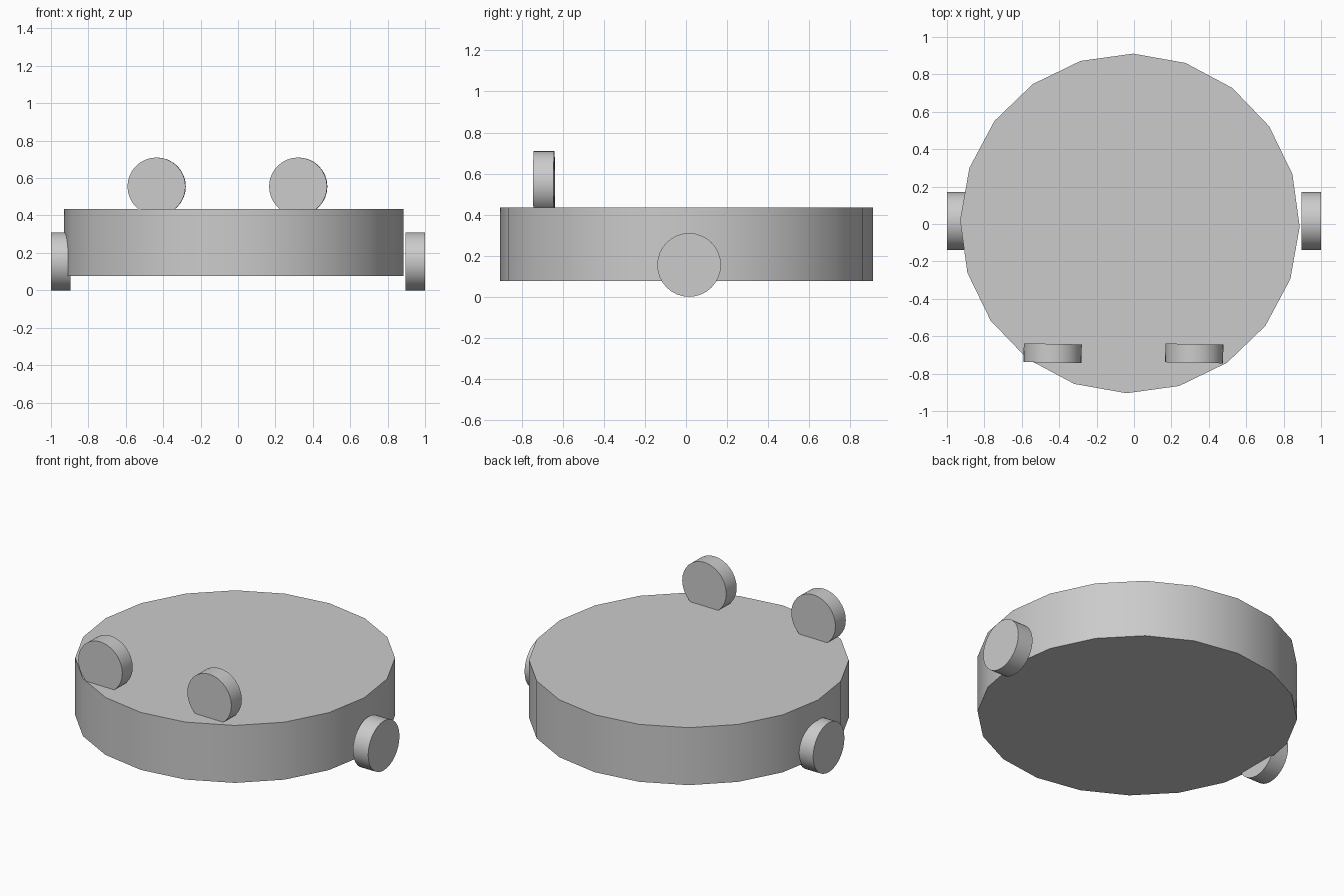
import bpy
from math import radians

if "Cube" in bpy.data.objects:
    bpy.data.objects.remove(bpy.data.objects["Cube"])


def disc(name, sides, radius, depth, location, rotation):
    bpy.ops.mesh.primitive_cylinder_add(vertices=sides, radius=radius, depth=depth,
                                        location=location, rotation=rotation)
    obj = bpy.context.object
    obj.name = name
    bpy.ops.object.shade_smooth_by_angle(angle=radians(30))
    return obj


TURN = radians(-1.1)  # slight turn of the body and upper discs

# Main round body
disc("body", 20, 0.908, 0.36, (-0.022, 0.003, 0.256), (0, 0, TURN))

# Side wheels, axle along x
for side, label in ((-1, "left"), (1, "right")):
    disc(f"{label}_wheel", 32, 0.155, 0.105, (side * 0.9475, 0.015, 0.155),
         (0, radians(90), 0))

# Upright discs standing on the front of the top, sunk into the body
for x, y, label in ((-0.435, -0.691, "left"), (0.322, -0.692, "right")):
    disc(f"{label}_top_disc", 32, 0.155, 0.1, (x, y, 0.555),
         (radians(90), 0, TURN))
